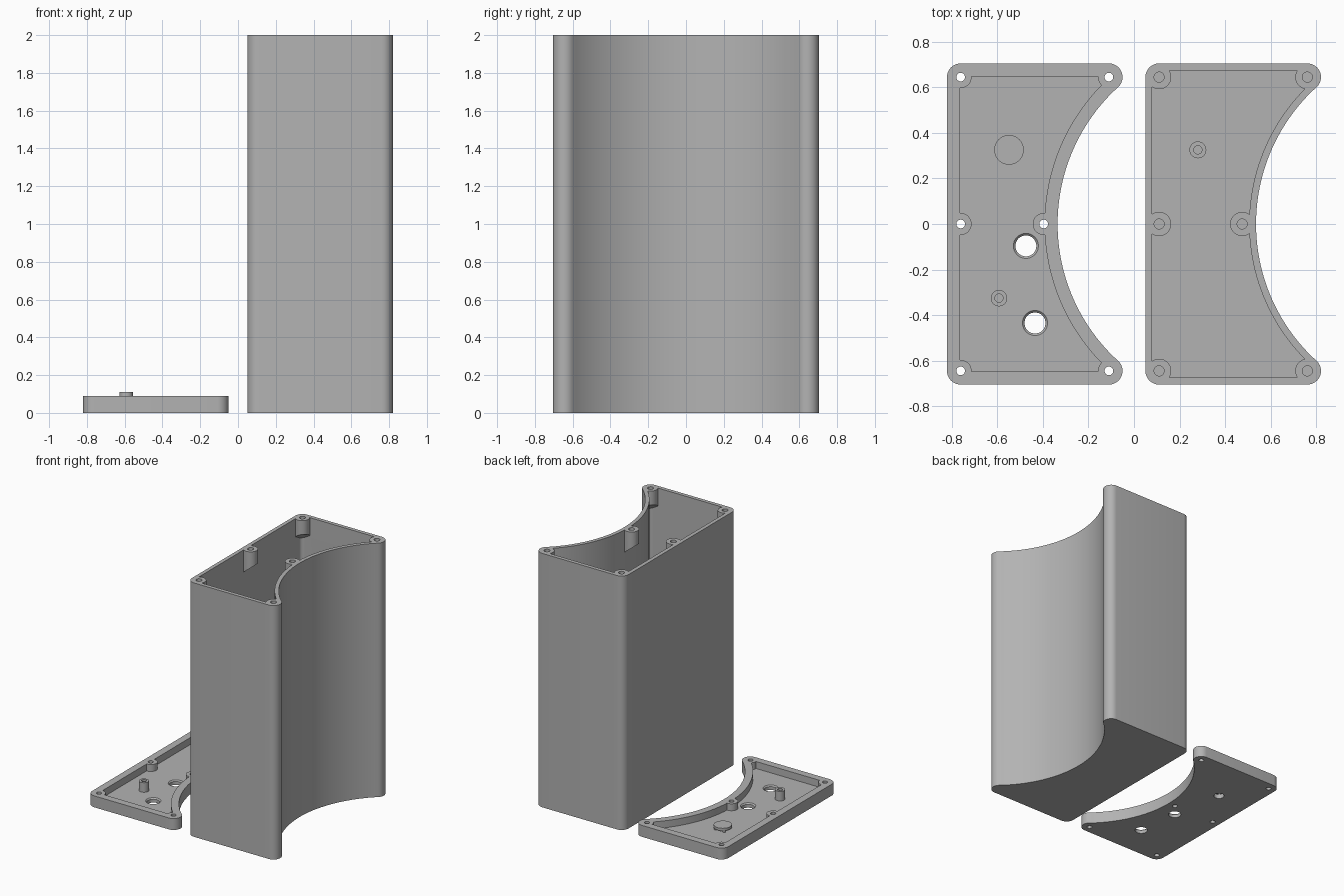
import bpy, bmesh, math

if "Cube" in bpy.data.objects:
    bpy.data.objects.remove(bpy.data.objects["Cube"])

grey = bpy.data.materials.new("plain grey")
grey.diffuse_color = (0.45, 0.45, 0.45, 1)
grey.use_nodes = True
grey.node_tree.nodes["Principled BSDF"].inputs["Base Color"].default_value = grey.diffuse_color

LEFT, CY, RAD = 0.05, 0.644, 0.06      # left side, corner centre height, corner radius
HORN_X, ARC_R, ARC_X = 0.76, 0.812, 1.347
SHIFT = -0.87                          # the lid has the same outline, moved left


def sweep(cx, cy, r, a0, a1, n):
    return [(cx + r * math.cos(math.radians(a0 + (a1 - a0) * i / n)),
             cy + r * math.sin(math.radians(a0 + (a1 - a0) * i / n))) for i in range(n + 1)]


def outline(inset, dx=0.0):
    """Counter-clockwise plan with a concave right side, shrunk by inset."""
    r, big = RAD - inset, ARC_R + inset
    t = math.degrees(math.atan2(CY, ARC_X - HORN_X))   # direction of the tangent point
    pts = sweep(LEFT + RAD, -CY, r, 180, 270, 8)
    pts += sweep(HORN_X, -CY, r, 270, 360 + t, 12)
    pts += sweep(ARC_X, 0, big, 180 + t, 180 - t, 48)[1:-1]
    pts += sweep(HORN_X, CY, r, -t, 90, 12)
    pts += sweep(LEFT + RAD, CY, r, 90, 180, 8)
    return [(x + dx, y) for x, y in pts]


def prism(bm, pts, z0, z1, top=None, low=None):
    """Closed prism; top is an optional second profile, low a rule for the bottom height."""
    a = [bm.verts.new((x, y, low(x, y) if low else z0)) for x, y in pts]
    b = [bm.verts.new((x, y, z1)) for x, y in (top or pts)]
    bm.faces.new(a[::-1])
    bm.faces.new(b)
    n = len(a)
    for i in range(n):
        bm.faces.new((a[i], a[(i + 1) % n], b[(i + 1) % n], b[i]))


def circle(x, y, r, n=32):
    return sweep(x, y, r, 0, 360, n)[:-1]


def make(name, bm):
    me = bpy.data.meshes.new(name)
    bm.normal_update()
    bm.to_mesh(me)
    bm.free()
    me.materials.append(grey)
    ob = bpy.data.objects.new(name, me)
    bpy.context.collection.objects.link(ob)
    return ob


def combine(ob, bm, op):
    tool = make("helper", bm)
    tool.hide_render = True
    bpy.context.view_layer.objects.active = ob
    m = ob.modifiers.new("cut", 'BOOLEAN')
    m.operation, m.object, m.solver = op, tool, 'EXACT'
    bpy.ops.object.modifier_apply(modifier=m.name)
    bpy.data.objects.remove(tool)


def smooth(ob):
    bpy.ops.object.select_all(action='DESELECT')
    ob.select_set(True)
    bpy.context.view_layer.objects.active = ob
    bpy.ops.object.shade_smooth_by_angle(angle=math.radians(30))


# screw positions with the direction towards the wall that carries them
screws = [(LEFT + RAD, 0, -1, 0), (0.474, 0, 1, 0)]
for s in (-1, 1):
    screws += [(LEFT + RAD, s * CY, -0.7, 0.7 * s), (HORN_X, s * CY, 0.7, 0.7 * s)]

# ---- tall case: shell, sloped screw bosses, floor post ----
bm = bmesh.new()
prism(bm, outline(0), 0, 2)
case = make("case", bm)
bm = bmesh.new()
prism(bm, outline(0.03), 0.03, 2.1)
combine(case, bm, 'DIFFERENCE')
for x, y, dx, dy in screws:
    bm = bmesh.new()
    prism(bm, circle(x, y, 0.053), 0, 2,
          low=lambda px, py: 1.85 - 0.8 * ((px - x) * dx + (py - y) * dy))
    combine(case, bm, 'UNION')
bm = bmesh.new()
prism(bm, circle(0.28, 0.325, 0.037), 0.01, 0.13)
combine(case, bm, 'UNION')
bm = bmesh.new()
for x, y, _, _ in screws:
    prism(bm, circle(x, y, 0.022), 1.9, 2.1)
prism(bm, circle(0.28, 0.325, 0.018), 0.05, 0.2)
combine(case, bm, 'DIFFERENCE')
smooth(case)

# ---- lid: tray, bosses, post, through holes ----
FLOOR = 0.035
bm = bmesh.new()
prism(bm, outline(0, SHIFT), 0, 0.09)
lid = make("lid", bm)
bm = bmesh.new()
prism(bm, outline(0.057, SHIFT), FLOOR, 0.2)
combine(lid, bm, 'DIFFERENCE')
for x, y, _, _ in screws:
    bm = bmesh.new()
    prism(bm, circle(x + SHIFT, y, 0.048), 0.01, 0.09)
    combine(lid, bm, 'UNION')
bm = bmesh.new()
prism(bm, circle(-0.592, -0.325, 0.036), 0.01, 0.11)
combine(lid, bm, 'UNION')
bm = bmesh.new()
for x, y, _, _ in screws:
    prism(bm, circle(x + SHIFT, y, 0.019), -0.1, 0.2)
prism(bm, circle(-0.592, -0.325, 0.018), 0.05, 0.2)
prism(bm, circle(-0.548, 0.325, 0.038), -0.1, 0.2)
combine(lid, bm, 'DIFFERENCE')
# large cable holes with a bevelled upper rim
for x, y in ((-0.474, -0.096), (-0.434, -0.434)):
    bm = bmesh.new()
    prism(bm, circle(x, y, 0.046), -0.1, 0.2)
    combine(lid, bm, 'DIFFERENCE')
    bm = bmesh.new()
    prism(bm, circle(x, y, 0.042), FLOOR - 0.013, FLOOR + 0.001, top=circle(x, y, 0.056))
    combine(lid, bm, 'DIFFERENCE')
smooth(lid)

# ---- round cover standing on four short legs above its hole ----
bm = bmesh.new()
prism(bm, circle(-0.548, 0.325, 0.065), 0.05, 0.07)
cover = make("hole_cover", bm)
smooth(cover)
bm = bmesh.new()
for i in range(4):
    a = math.radians(45 + 90 * i)
    prism(bm, circle(-0.548 + 0.052 * math.cos(a), 0.325 + 0.052 * math.sin(a), 0.011, 12),
          FLOOR - 0.005, 0.055)
legs = make("cover_legs", bm)
smooth(legs)
